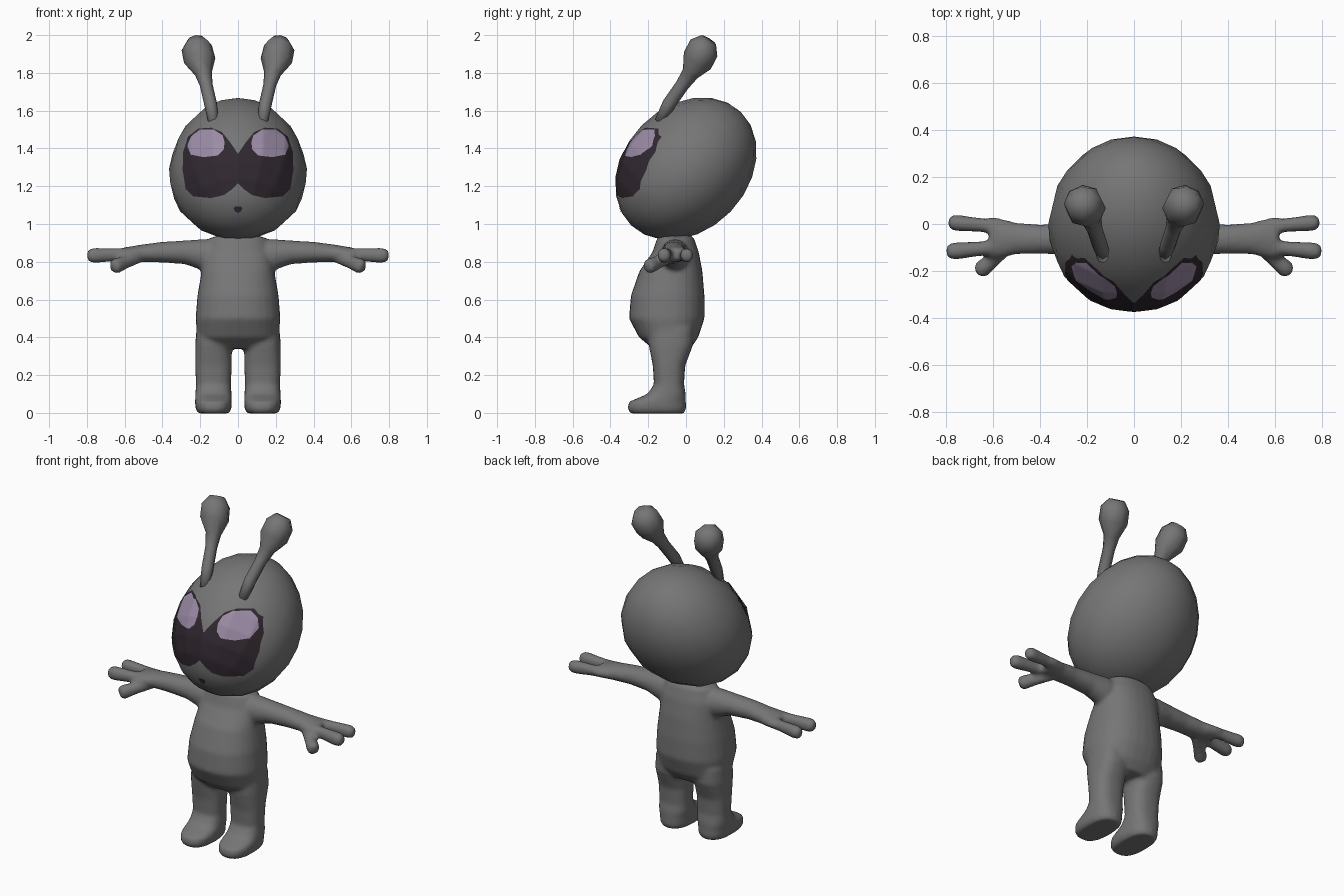
import bpy, bmesh, math
from mathutils import Vector, Matrix
from mathutils.bvhtree import BVHTree

if "Cube" in bpy.data.objects:
    bpy.data.objects.remove(bpy.data.objects["Cube"])


def material(name, rgb):
    m = bpy.data.materials.new(name)
    m.diffuse_color = (*rgb, 1)
    m.use_nodes = True
    m.node_tree.nodes["Principled BSDF"].inputs["Base Color"].default_value = m.diffuse_color
    return m


GREY = material("grey skin", (0.18, 0.18, 0.18))
DARK = material("dark eye", (0.030, 0.021, 0.029))
LILAC = material("lilac glint", (0.33, 0.26, 0.38))


def finish(bm, name, mat):
    for f in bm.faces:
        f.smooth = True
    me = bpy.data.meshes.new(name)
    bm.to_mesh(me)
    bm.free()
    me.materials.append(mat)
    ob = bpy.data.objects.new(name, me)
    bpy.context.collection.objects.link(ob)
    return ob


def tube(bm, rings, axis, side, sx=1, n=16, power=2.0):
    """Closed loft through rings (x, y, z, radius along side, other radius)."""
    t = Vector(axis).normalized()
    u = Vector(side)
    u = (u - t * u.dot(t)).normalized()
    v = t.cross(u)
    loops = []
    for x, y, z, ra, rb in rings:
        loop = []
        for i in range(n):
            a = 2 * math.pi * i / n
            c, s = math.cos(a), math.sin(a)
            c = math.copysign(abs(c) ** (2 / power), c)
            s = math.copysign(abs(s) ** (2 / power), s)
            p = Vector((x, y, z)) + u * (c * ra) + v * (s * rb)
            loop.append(bm.verts.new((p.x * sx, p.y, p.z)))
        loops.append(loop)
    faces = [bm.faces.new(loops[0]), bm.faces.new(loops[-1])]
    for a, b in zip(loops, loops[1:]):
        for i in range(n):
            j = (i + 1) % n
            faces.append(bm.faces.new((a[i], a[j], b[j], b[i])))
    bmesh.ops.recalc_face_normals(bm, faces=faces)


def finger(bm, a, b, r, sx):
    a, b = Vector(a), Vector(b)
    rings = [(*a.lerp(b, t), r * k, r * k * 0.9)
             for t, k in ((0, 0.9), (0.5, 0.95), (0.85, 1.1), (0.95, 0.95), (1, 0.6))]
    tube(bm, rings, b - a, (0, 0, 1), sx, 12)


# Body: torso, legs, arms and fingers fused into one soft skin
bm = bmesh.new()
tube(bm, [(0, -0.075, 0.34, 0.17, 0.10), (0, -0.092, 0.40, 0.215, 0.157),
          (0, -0.102, 0.50, 0.225, 0.20), (0, -0.097, 0.62, 0.215, 0.195),
          (0, -0.08, 0.75, 0.193, 0.167), (0, -0.055, 0.85, 0.18, 0.123),
          (0, -0.055, 0.925, 0.15, 0.098), (0, -0.055, 0.94, 0.10, 0.08)],
     (0, 0, 1), (1, 0, 0), n=28, power=2.3)
for s in (1, -1):
    # leg and foot
    tube(bm, [(0.13, -0.08, 0.45, 0.09, 0.12), (0.13, -0.08, 0.36, 0.097, 0.118),
              (0.13, -0.09, 0.25, 0.097, 0.086), (0.13, -0.09, 0.15, 0.093, 0.080),
              (0.13, -0.103, 0.10, 0.096, 0.102), (0.13, -0.152, 0.058, 0.098, 0.152),
              (0.13, -0.155, 0.02, 0.095, 0.156), (0.13, -0.152, -0.003, 0.080, 0.142)],
         (0, 0, 1), (1, 0, 0), s, 20, 2.5)
    # arm and palm
    tube(bm, [(0.08, -0.06, 0.83, 0.08, 0.09), (0.19, -0.06, 0.837, 0.075, 0.083),
              (0.28, -0.063, 0.85, 0.067, 0.063), (0.40, -0.065, 0.851, 0.063, 0.055),
              (0.50, -0.062, 0.845, 0.067, 0.048), (0.57, -0.06, 0.84, 0.085, 0.041),
              (0.615, -0.058, 0.84, 0.088, 0.034)],
         (1, 0, 0), (0, 1, 0), s, 20)
    # two fingers and a thumb
    finger(bm, (0.54, -0.015, 0.842), (0.79, 0.008, 0.832), 0.036, s)
    finger(bm, (0.54, -0.095, 0.842), (0.798, -0.118, 0.832), 0.038, s)
    finger(bm, (0.53, -0.09, 0.825), (0.665, -0.208, 0.77), 0.038, s)
body = finish(bm, "body", GREY)
rm = body.modifiers.new("fuse", 'REMESH')
rm.mode = 'VOXEL'
rm.voxel_size = 0.012
rm.use_smooth_shade = True
sm = body.modifiers.new("soften", 'SMOOTH')
sm.factor = 0.5
sm.iterations = 5

# Head: tilted egg, slightly wider towards the chin
bm = bmesh.new()
bmesh.ops.create_uvsphere(bm, u_segments=16, v_segments=12, radius=1)
bm.transform(Matrix.Translation((0, 0, 1.293))
             @ Matrix.Rotation(math.radians(-44), 4, 'X')
             @ Matrix.Diagonal((0.365, 0.328, 0.418, 1)))
for v in bm.verts:
    v.co.x *= 1 - 0.08 * (v.co.z - 1.293) / 0.377
bm.normal_update()
surface = BVHTree.FromBMesh(bm)
finish(bm, "head", GREY)

# Antennae with knobbed tips
for s, label in ((1, "left"), (-1, "right")):
    bm = bmesh.new()
    tube(bm, [(0.13, -0.14, 1.54, 0.028, 0.028), (0.145, -0.09, 1.635, 0.034, 0.036),
              (0.168, -0.02, 1.735, 0.034, 0.036), (0.183, 0.022, 1.795, 0.045, 0.045),
              (0.203, 0.06, 1.865, 0.084, 0.084), (0.218, 0.095, 1.932, 0.082, 0.084),
              (0.225, 0.12, 1.975, 0.046, 0.046)],
         (0.08, 0.24, 0.38), (1, 0, 0), s, 8)
    finish(bm, label + "_antenna", GREY)


def decal(name, outline, centre, lift, mat, sx=1, rings=12, sub=5):
    """Thin patch: an x-z outline projected onto the front of the head."""
    pts = []
    for a, b in zip(outline, outline[1:] + outline[:1]):
        pts += [Vector(a).lerp(Vector(b), k / sub) for k in range(sub)]
    c = Vector(centre)
    bm = bmesh.new()

    def project(p):
        hit, nor, _, _ = surface.ray_cast(Vector((p.x * sx, -2, p.y)), Vector((0, 1, 0)))
        if hit is None:
            hit, nor, _, _ = surface.find_nearest(Vector((p.x * sx, -0.2, p.y)))
        return bm.verts.new(hit + nor * lift)

    mid = project(c)
    loops = [[project(c.lerp(p, r / rings)) for p in pts] for r in range(1, rings + 1)]
    n = len(pts)
    for i in range(n):
        j = (i + 1) % n
        bm.faces.new((mid, loops[0][i], loops[0][j]))
        for a, b in zip(loops, loops[1:]):
            bm.faces.new((a[i], b[i], b[j], a[j]))
    bm.normal_update()
    if mid.normal.y > 0:
        bmesh.ops.reverse_faces(bm, faces=bm.faces[:])
    finish(bm, name, mat)


# Eyes meeting at the middle, glints and a tiny mouth
EYE = [(0, 1.37), (0.04, 1.43), (0.085, 1.485), (0.14, 1.508), (0.21, 1.503),
       (0.262, 1.46), (0.288, 1.38), (0.291, 1.285), (0.275, 1.185), (0.235, 1.147),
       (0.14, 1.138), (0.075, 1.153), (0.03, 1.185), (0, 1.215)]
GLINT = [(0.08, 1.465), (0.127, 1.497), (0.2, 1.495), (0.247, 1.46), (0.264, 1.41),
         (0.245, 1.365), (0.18, 1.352), (0.105, 1.36), (0.075, 1.39), (0.07, 1.43)]
MOUTH = [(-0.024, 1.085), (-0.014, 1.094), (0.014, 1.094), (0.024, 1.085),
         (0.014, 1.066), (0, 1.06), (-0.014, 1.066)]
for s, label in ((1, "left"), (-1, "right")):
    decal(label + "_eye", EYE, (0.15, 1.31), 0.003, DARK, s)
    decal(label + "_glint", GLINT, (0.165, 1.425), 0.006, LILAC, s)
decal("mouth", MOUTH, (0, 1.078), 0.003, DARK, rings=3)
